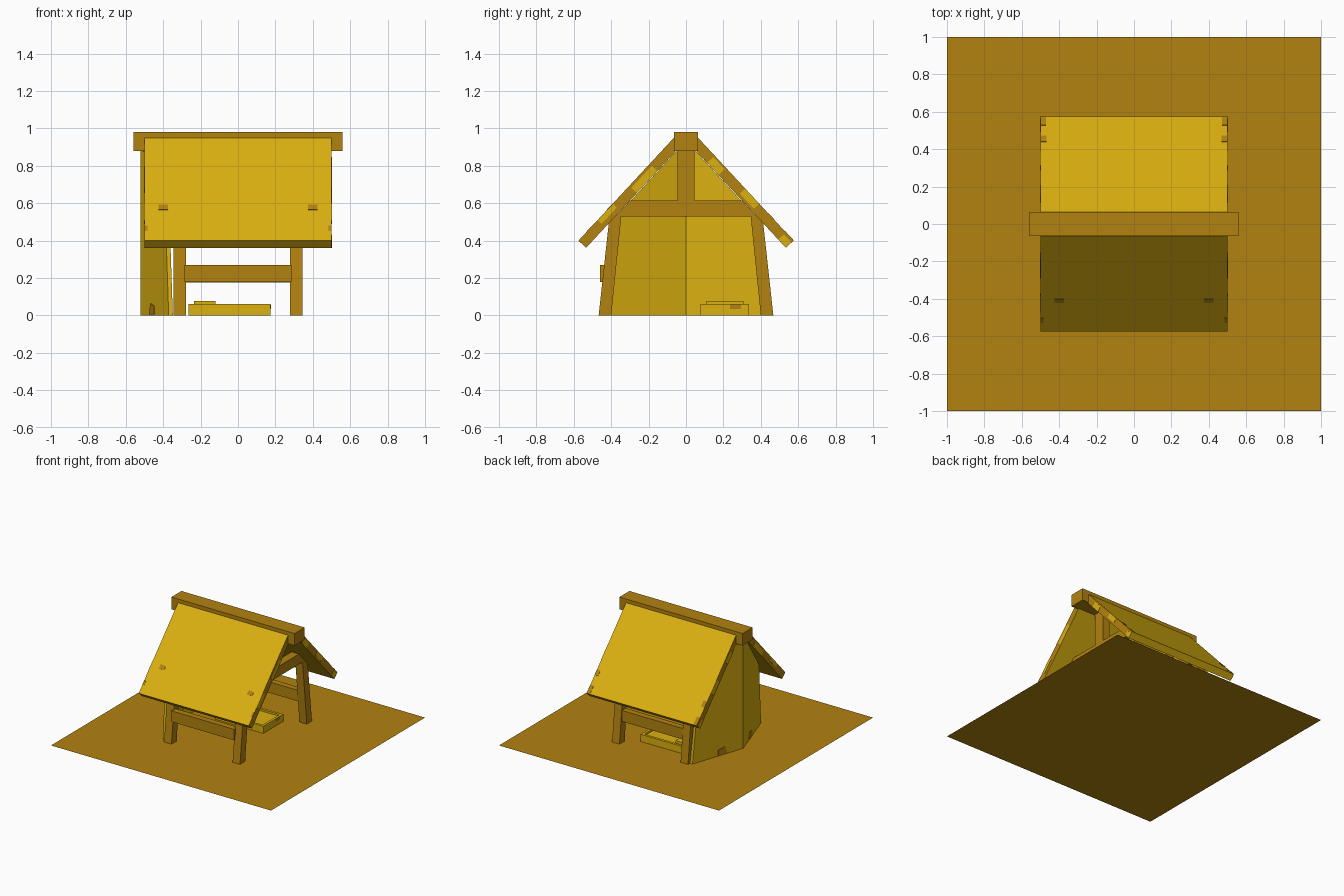
import bpy, bmesh
from mathutils import Vector

if "Cube" in bpy.data.objects:
    bpy.data.objects.remove(bpy.data.objects["Cube"])


def mat(name, rgb):
    m = bpy.data.materials.new(name)
    m.diffuse_color = (*rgb, 1)
    m.use_nodes = True
    m.node_tree.nodes["Principled BSDF"].inputs["Base Color"].default_value = m.diffuse_color
    return m


WOOD = mat("brown wood", (0.448, 0.223, 0.005))
STRAW = mat("yellow boards", (0.71, 0.434, 0.005))


def solid(name, lower, upper, *mats):
    """Closed solid joining two matching rings of points."""
    bm = bmesh.new()
    a = [bm.verts.new(p) for p in lower]
    b = [bm.verts.new(p) for p in upper]
    n = len(a)
    bm.faces.new(a)
    bm.faces.new(b)
    for i in range(n):
        j = (i + 1) % n
        bm.faces.new((a[i], a[j], b[j], b[i]))
    bmesh.ops.recalc_face_normals(bm, faces=bm.faces)
    me = bpy.data.meshes.new(name)
    bm.to_mesh(me)
    bm.free()
    ob = bpy.data.objects.new(name, me)
    bpy.context.collection.objects.link(ob)
    for m in mats:
        me.materials.append(m)
    return ob


def prism(name, x0, x1, yz, *mats):
    return solid(name, [(x0, y, z) for y, z in yz], [(x1, y, z) for y, z in yz], *mats)


def box(name, x0, x1, y0, y1, z0, z1, m):
    return prism(name, x0, x1, [(y0, z0), (y1, z0), (y1, z1), (y0, z1)], m)


# ground sheet
bpy.ops.mesh.primitive_plane_add(size=2)
ground = bpy.context.object
ground.name = "ground_sheet"
ground.data.materials.append(WOOD)

# ridge beam
box("ridge_beam", -0.56, 0.56, -0.065, 0.065, 0.88, 0.98, WOOD)

# roof coordinates: s runs up the slope, t goes into the slab
EAVE = Vector((-0.575, 0.40))
UP = Vector((0.68, 0.733))
INTO = Vector((0.733, -0.68))


def roof_quad(side, s0, s1, t0, t1):
    ps = [EAVE + UP * s + INTO * t for s, t in ((s0, t0), (s1, t0), (s1, t1), (s0, t1))]
    return [(-side * p.x, p.y) for p in ps]


for side, word in ((-1, "front"), (1, "back")):
    # roof slab with brown ends
    roof = prism(word + "_roof", -0.5, 0.5, roof_quad(side, 0, 0.75, 0, 0.056), STRAW, WOOD)
    for f in roof.data.polygons:
        f.material_index = 1 if abs(f.normal.x) > 0.9 else 0
    # yellow patches on the roof ends
    patches = ((0.15, 0.27, 0.0, 0.03), (0.40, 0.56, 0.015, 0.056)) if side < 0 else \
        ((0.0, 0.06, 0.015, 0.056), (0.27, 0.38, 0.0, 0.04), (0.53, 0.62, 0.01, 0.056))
    for e in (-1, 1):
        for q in patches:
            prism(word + "_roof_end_patch", e * 0.499, e * 0.502, roof_quad(side, *q), STRAW)
        # brown knots on the slope
        knots = ((0.375, 0.425, 0.225, 0.26), (0.485, 0.5, 0.07, 0.11)) if side < 0 else \
            ((0.47, 0.5, 0.0, 0.07), (0.468, 0.5, 0.15, 0.2))
        for x0, x1, s0, s1 in knots:
            prism(word + "_roof_knot", e * x0, e * x1, roof_quad(side, s0, s1, -0.002, 0.003), WOOD)

# two timber frames
for x0, x1, word in ((-0.345, -0.278, "left"), (0.278, 0.345, "right")):
    for k in (-1, 1):
        leg = [(0.467, 0), (0.40, 0), (0.345, 0.54), (0.372, 0.54), (0.413, 0.493)]
        prism(word + ("_front_leg" if k < 0 else "_back_leg"), x0, x1,
              [(k * y, z) for y, z in leg], WOOD)
    prism(word + "_cross_beam", x0, x1,
          [(-0.376, 0.53), (0.376, 0.53), (0.298, 0.615), (-0.298, 0.615)], WOOD)
    box(word + "_king_post", x0, x1, -0.045, 0.045, 0.61, 0.885, WOOD)

# side rails
box("front_rail", -0.285, 0.285, -0.46, -0.41, 0.18, 0.27, WOOD)
box("back_rail", -0.285, 0.285, 0.385, 0.435, 0.175, 0.265, WOOD)


# bent left wall, two halves meeting at the middle
def wall_x(y):
    return -0.52 + 0.336 * abs(y)


for k, word in ((-1, "front"), (1, "back")):
    outline = [(0, 0.001), (0.445, 0.001), (0.395, 0.505), (0.055, 0.875), (0, 0.885)]
    solid(word + "_half_of_wall",
          [(wall_x(y), k * y, z) for y, z in outline],
          [(wall_x(y) + 0.022, k * y, z) for y, z in outline], STRAW)
    # knot low on the wall
    knot = [(0.14, 0.005), (0.22, 0.005), (0.22, 0.05), (0.16, 0.065)]
    solid(word + "_wall_knot",
          [(wall_x(y) - 0.003, k * y, z) for y, z in knot],
          [(wall_x(y) + 0.002, k * y, z) for y, z in knot], WOOD)

# low bed: rim, mattress and pillow
X0, X1, Y0, Y1, T = -0.265, 0.175, 0.078, 0.338, 0.02
for y in (Y0, Y1 - T):
    box("bed_side", X0, X1, y, y + T, 0.001, 0.06, STRAW)
for x in (X0, X1 - T):
    box("bed_end", x, x + T, Y0 + T, Y1 - T, 0.001, 0.06, STRAW)
box("mattress", X0 + T, X1 - T, Y0 + T, Y1 - T, 0.001, 0.045, STRAW)
box("pillow", -0.235, -0.12, 0.108, 0.308, 0.045, 0.076, STRAW)
box("bed_end_knot", X1 - 0.001, X1 + 0.002, 0.235, 0.295, 0.035, 0.058, WOOD)
